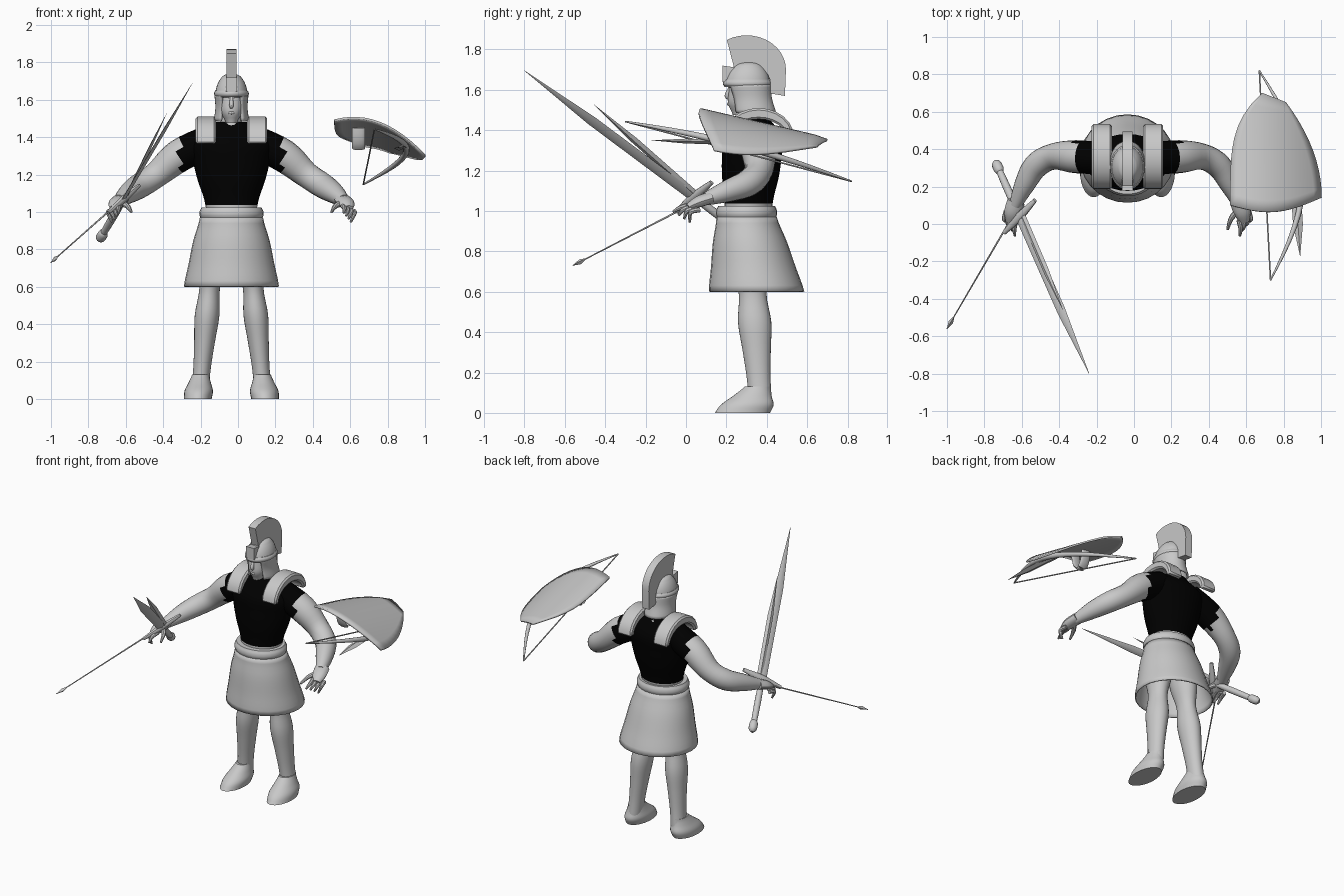
import bpy, bmesh, math
from mathutils import Vector

if "Cube" in bpy.data.objects:
    bpy.data.objects.remove(bpy.data.objects["Cube"], do_unlink=True)

CENTRE = -0.035  # x of the body's middle


def material(name, value):
    mat = bpy.data.materials.new(name)
    mat.use_nodes = True
    colour = (value, value, value, 1)
    mat.diffuse_color = colour
    mat.node_tree.nodes["Principled BSDF"].inputs["Base Color"].default_value = colour
    return mat


GREY = material("light_grey", 0.58)
BLACK = material("black_cloth", 0)


def make(name, verts, faces, is_black=None):
    """Mesh object in grey; faces whose centre satisfies is_black are black."""
    mesh = bpy.data.meshes.new(name)
    mesh.from_pydata([tuple(v) for v in verts], [], faces)
    mesh.materials.append(GREY)
    if is_black:
        mesh.materials.append(BLACK)
    bm = bmesh.new()
    bm.from_mesh(mesh)
    bmesh.ops.recalc_face_normals(bm, faces=bm.faces)
    for face in bm.faces:
        face.smooth = True
        if is_black and is_black(face.calc_center_median()):
            face.material_index = 1
    bm.to_mesh(mesh)
    bm.free()
    mesh.set_sharp_from_angle(angle=math.radians(35))
    obj = bpy.data.objects.new(name, mesh)
    bpy.context.scene.collection.objects.link(obj)
    return obj


def skin(name, rings, closed=True, caps=True, is_black=None):
    """Bridge rings of points with quads."""
    n = len(rings[0])
    faces = [(r * n + i, r * n + (i + 1) % n, (r + 1) * n + (i + 1) % n, (r + 1) * n + i)
             for r in range(len(rings) - 1) for i in range(n if closed else n - 1)]
    if caps:
        last = n * (len(rings) - 1)
        faces += [tuple(range(n)), tuple(range(last, last + n))]
    return make(name, [v for ring in rings for v in ring], faces, is_black)


def spline(rows, steps):
    """Catmull-Rom interpolation through rows of numbers."""
    out, last = [], len(rows) - 1
    for i in range(last):
        near = [rows[max(0, min(last, i + j))] for j in (-1, 0, 1, 2)]
        for s in range(steps):
            t = s / steps
            out.append([b + t * (c - a + t * (2 * a - 5 * b + 4 * c - d + t * (3 * (b - c) + d - a))) / 2
                        for a, b, c, d in zip(*near)])
    return out + [rows[last]]


def loft(name, start, end, widths, ratio, side=1, count=28, gap=0, **options):
    """Ovals evenly spaced from start to end; ratio is depth over width at both ends."""
    angles = [gap + 2 * (math.pi - gap) * i / (count - 1 if gap else count) for i in range(count)]
    rows = spline([(w,) for w in widths], 4)
    rings = []
    for i, (width,) in enumerate(rows):
        t = i / (len(rows) - 1)
        x, y, z = Vector(start).lerp(Vector(end), t)
        depth = width * (ratio[0] + (ratio[1] - ratio[0]) * t)
        rings.append([(CENTRE + side * (x + width * math.sin(a)), y - depth * math.cos(a), z) for a in angles])
    return skin(name, rings, closed=not gap, **options)


def sweep(name, points, radii, flat=1, ref=(0, 0, 1), steps=4, count=12, **options):
    """Oval tube through points; radius runs along ref, radius * flat across it."""
    rows = spline([(*p, r) for p, r in zip(points, radii)], steps)
    path = [Vector(row[:3]) for row in rows]
    rings = []
    for i, p in enumerate(path):
        ahead = path[min(i + 1, len(path) - 1)] - path[max(i - 1, 0)]
        across = ahead.cross(Vector(ref)).normalized()
        along = across.cross(ahead).normalized()
        turns = [2 * math.pi * j / count for j in range(count)]
        rings.append([p + rows[i][3] * (along * math.cos(a) + across * flat * math.sin(a)) for a in turns])
    return skin(name, rings, **options)


def leaf(name, base, tip, width, ref, flat):
    """Four-sided pointed blade."""
    sweep(name, [base, base.lerp(tip, 0.6), tip], [width, width, width / 30], flat, ref, steps=1, count=4)


def arc(y, z, radius_y, radius_z, first, last):
    angles = [math.radians(first + (last - first) * i / 12) for i in range(13)]
    return [(y + radius_y * math.cos(a), z + radius_z * math.sin(a)) for a in angles]


def slab(name, profile, x, half):
    """Side profile (y, z) extruded across x."""
    return skin(name, [[(x + s * half, y, z) for y, z in profile] for s in (-1, 1)])


def thicken(obj, amount):
    solid = obj.modifiers.new("thickness", "SOLIDIFY")
    solid.thickness, solid.offset = amount, 0


# Torso with dark shirt
loft("torso", (0, .305, .96), (0, .34, 1.48), (.13, .145, .18, .205, .215, .1), (.9, .6),
     is_black=lambda c: c.z > 1.05)

# Skirt and belt
thicken(loft("skirt", (0, .35, .6), (0, .3, .97), (.25, .225, .2, .165), (.93, .88), caps=False), .008)
loft("belt", (0, .3, .965), (0, .3, 1.025), (.165, .172, .17, .16), (.88, .88))

# Neck, head and face
loft("neck", (0, .345, 1.42), (0, .325, 1.56), (.08, .055, .055), (1.1, 1.1))
loft("head", (0, .265, 1.475), (0, .31, 1.7), (.028, .058, .067, .068, .04), (1.2, 1.1))
sweep("nose", [(CENTRE, .22, 1.615), (CENTRE, .203, 1.57), (CENTRE, .22, 1.555)], (.007, .012, .006), ref=(0, 1, 0))
sweep("mouth", [(CENTRE + s * .024, .225 - .015 * (s == 0), 1.53) for s in (-1, 0, 1)], (.004, .008, .004))

# Helmet: bowl, brim, cheek and neck guard, front peak, crest
loft("helmet_bowl", (0, .303, 1.615), (0, .31, 1.745),
     [.087 * math.sqrt(1.01 - (i / 8) ** 2) for i in range(9)], (1.3, 1.3))
loft("helmet_brim", (0, .303, 1.615), (0, .303, 1.65), (.086, .092, .092, .086), (1.3, 1.3))
thicken(loft("cheek_guard", (0, .335, 1.485), (0, .305, 1.63), (.088, .08, .085), (1.2, 1.3),
             gap=math.radians(38), caps=False), .012)
slab("helmet_peak", [(.18, 1.64), (.18, 1.72), (.25, 1.71), (.25, 1.64)], CENTRE, .03)
slab("crest", arc(.3, 1.7, .195, .17, 120, 0) + [(.49, 1.57)] + arc(.31, 1.62, .11, .11, -20, 130), CENTRE, .026)

for side, word in ((-1, "right_"), (1, "left_")):
    def at(x, y, z):
        return CENTRE + side * x, y, z

    # Eyebrow and shoulder strap
    sweep(word + "brow", [at(.01, .215, 1.614), at(.03, .22, 1.62), at(.055, .25, 1.61)], (.006, .008, .005))
    strap = slab(word + "shoulder_strap", arc(.36, 1.365, .175, .145, 180, 0) + arc(.36, 1.365, .135, .09, 0, 180),
                 CENTRE + side * .137, .054)
    bevel = strap.modifiers.new("soft_edges", "BEVEL")
    bevel.width = .01

    # Arm with short dark sleeve
    sweep(word + "arm", [at(.12, .35, 1.38), at(.28, .36, 1.3), at(.4, .36, 1.2), at(.49, .31, 1.14),
                         at(.55, .21, 1.1), at(.6, .1, 1.06)], (.085, .088, .07, .067, .055, .033),
          count=20, is_black=lambda c: abs(c.x - CENTRE) < .278)

    # Hand with spread fingers
    sweep(word + "palm", [at(.595, .12, 1.065), at(.615, .06, 1.045), at(.626, .01, 1.02)], (.03, .028, .016), 1.6)
    for i in range(4):
        base = Vector((.595 + .018 * i, .02 + .016 * i, 1.03 - .008 * i))
        knuckle = base + Vector((.01, -.045, -.012))
        tip = base + Vector((.006 - .006 * i, .012 * i - .085, -.035 - .009 * i))
        sweep(word + "finger", [at(*base), at(*knuckle), at(*tip)], (.013, .012, .006), count=8)
    sweep(word + "thumb", [at(.595, .075, 1.05), at(.555, .03, 1.03), at(.535, -.03, 1)], (.018, .014, .007), count=8)

    # Leg and foot
    loft(word + "leg", (.17, .37, .03), (.09, .31, .87), (.046, .047, .056, .066, .055, .077, .077),
         (1.25, 1.25), side)
    loft(word + "foot", (.18, .28, 0), (.165, .355, .13), (.074, .076, .06, .046), (1.85, 1.4), side)

# Sword
pommel, point, across = Vector((-.735, .32, .86)), Vector((-.24, -.8, 1.695)), Vector((.59, .62, .52))
guard = pommel.lerp(point, .25)
along = point - pommel
leaf("sword_blade", guard, point, .03, across, .3)
leaf("sword_side_blade", guard + across * .02, Vector((-.38, -.46, 1.53)), .02, across, .4)
sweep("sword_grip", [pommel, pommel.lerp(guard, .5), guard], (.017, .021, .018))
sweep("sword_pommel", [pommel + along * t for t in (-.015, 0, .03, .045)], (.01, .026, .026, .01))
sweep("sword_guard", [guard + across * s * .14 for s in (-1, 0, 1)], (.012, .024, .012), .8, along)

# Thin javelin
grip, spike = Vector((-.65, .04, 1.04)), Vector((-1, -.56, .73))
sweep("javelin_shaft", [grip, spike], (.005, .003), steps=1)
sweep("javelin_head", [grip.lerp(spike, t) for t in (.9, .94, 1)], (.004, .013, .001), steps=1, count=4)

# Curved shield, pointed towards the back
rows = []
for j in range(11):
    t = j / 10
    left = Vector((.515 + .17 * t ** 4, .1 + .6 * t))
    right = Vector((1 - .19 * t ** 2, .14 + .51 * t))
    row = []
    for i in range(13):
        x, y = left.lerp(right, i / 12)
        y -= .055 * (1 - t) * math.sin(math.pi * i / 12)
        row.append((x, y, 1.52 - .23 * y - 1.17 * (x - .6) ** 2))
    rows.append(row)
thicken(skin("shield", rows, closed=False, caps=False), .012)
loop = arc(.25, 1.45, .05, .115, 180, 360)
sweep("shield_strap", [(.645, y, z) for y, z in loop], [.01] * len(loop), 3.5, (0, 1, 0), steps=1)

# Bow behind the shield, with string and a leaf-shaped point
front, back = Vector((.73, -.3, 1.443)), Vector((.67, .82, 1.147))
swell = [math.sin(math.pi * i / 16) for i in range(17)]
sweep("bow", [front.lerp(back, i / 16) + s * Vector((.2, 0, .03)) for i, s in enumerate(swell)],
      [.004 + .013 * s for s in swell], steps=1)
sweep("bow_string", [front, back], (.004, .004), steps=1)
leaf("leaf_point", Vector((.86, .25, 1.34)), Vector((.888, -.17, 1.35)), .012, (0, 0, 1), 2.2)
